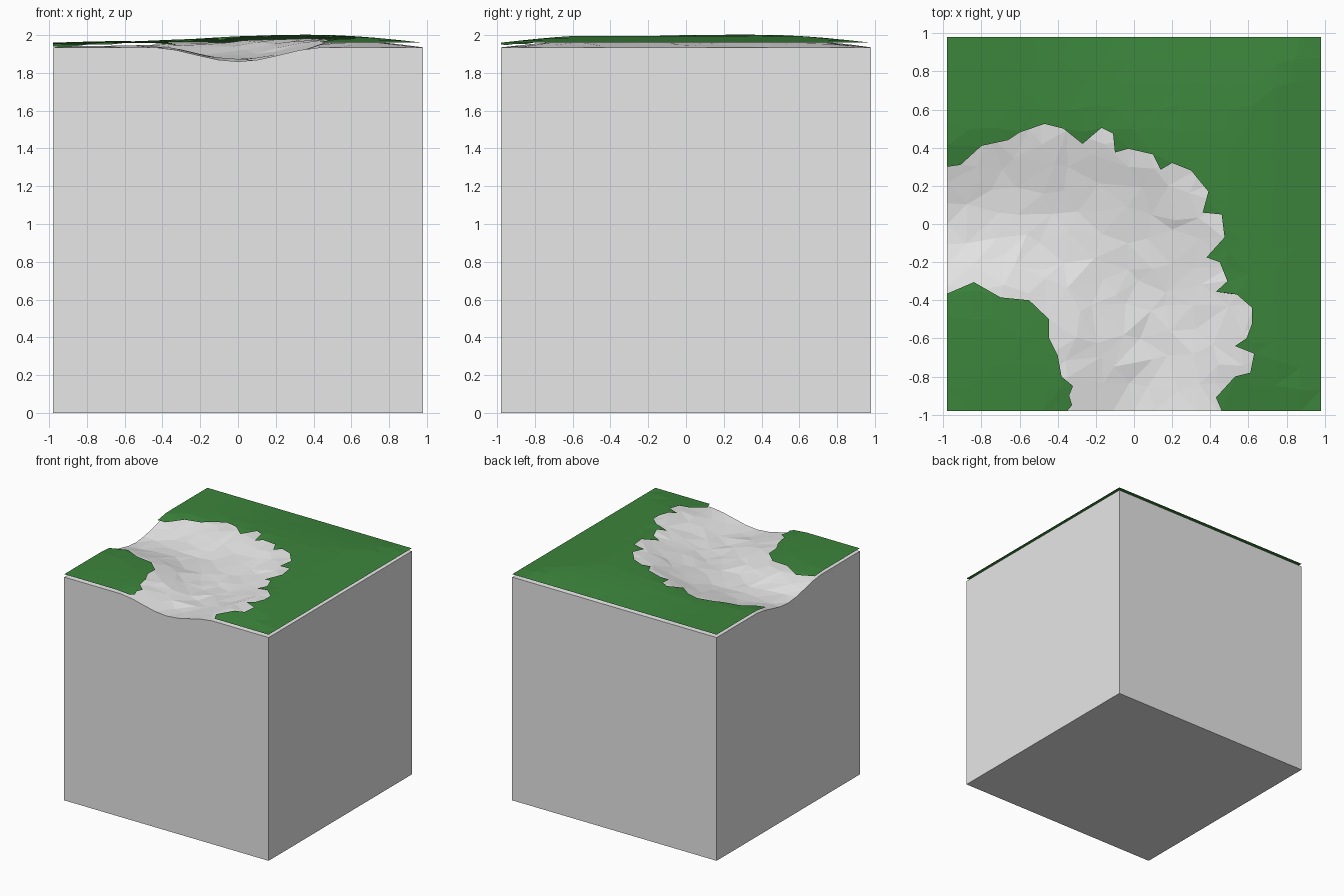
import bpy, bmesh, math, random
from mathutils import Vector
from mathutils.geometry import delaunay_2d_cdt

if "Cube" in bpy.data.objects:
    bpy.data.objects.remove(bpy.data.objects["Cube"])

random.seed(4)
H = 0.98          # half width of the block
BASE = 1.935      # height of the block's rim
GAP = 0.025       # grass sheet floats this far above the ground


def material(name, rgb):
    m = bpy.data.materials.new(name)
    m.diffuse_color = (*rgb, 1)
    m.use_nodes = True
    m.node_tree.nodes["Principled BSDF"].inputs["Base Color"].default_value = m.diffuse_color
    return m


def smooth(t):
    t = max(0.0, min(1.0, t))
    return t * t * (3 - 2 * t)


def height(x, y):
    """Curved channel around the front left corner, with a raised outer bank."""
    dx, dy = x + H, y + H
    r, a = math.hypot(dx, dy), math.atan2(dy, dx)
    bend = math.sin(2 * a)
    centre, outer = 0.98 + 0.15 * bend, 1.38 + 0.38 * bend
    width = 0.46 if r < centre else 0.46 + 0.2 * bend
    t = min(1.0, abs(r - centre) / width)
    channel = 0.075 * math.cos(t * math.pi / 2) ** 2
    rim = math.sin(math.pi / 2 * min(1.0, (H - max(abs(x), abs(y))) / 0.6))
    bank = 0.042 * smooth((x + 0.9) / 1.2) * smooth((r - outer + 0.35) / 0.4)
    inner = 0.012 * smooth((0.7 - r) / 0.2)
    return BASE - channel + rim * (bank + inner)


def sheet(outline, step, jitter):
    """Triangulated bmesh filling an outline with scattered inner points."""
    pts = [Vector(p) for p in outline]
    count = len(pts)
    n = int(2 * H / step)
    for i in range(1, n):
        for j in range(1, n):
            pts.append(Vector([-H + 2 * H * k / n + random.uniform(-jitter, jitter)
                               for k in (i, j)]))
    verts, _, faces, *_ = delaunay_2d_cdt(pts, [], [list(range(count))], 1, 1e-5)
    bm = bmesh.new()
    vs = [bm.verts.new((v.x, v.y, height(v.x, v.y))) for v in verts]
    for f in faces:
        bm.faces.new([vs[i] for i in f])
    bmesh.ops.delete(bm, geom=[v for v in bm.verts if not v.link_faces], context='VERTS')
    bm.normal_update()
    for f in bm.faces:
        if f.normal.z < 0:
            f.normal_flip()
    return bm


def finish(bm, name, mat):
    me = bpy.data.meshes.new(name)
    bm.to_mesh(me)
    bm.free()
    me.materials.append(mat)
    ob = bpy.data.objects.new(name, me)
    bpy.context.collection.objects.link(ob)
    return ob


def side(a, b, n=18):
    return [(a[0] + (b[0] - a[0]) * i / n, a[1] + (b[1] - a[1]) * i / n) for i in range(n)]


stone = material("pale stone", (0.8, 0.8, 0.8))
green = material("grass green", (0.045, 0.235, 0.045))

# Ground block: faceted top, straight walls, flat base
corners = [(-H, -H), (H, -H), (H, H), (-H, H)]
square = [p for k in range(4) for p in side(corners[k], corners[(k + 1) % 4])]
bm = sheet(square, 0.13, 0.045)
for v in bm.verts:
    if not v.is_boundary:
        v.co.z += random.uniform(-0.005, 0.005)
rim = [e for e in bm.edges if e.is_boundary]
ext = bmesh.ops.extrude_edge_only(bm, edges=rim)["geom"]
for v in ext:
    if isinstance(v, bmesh.types.BMVert):
        v.co.z = 0
bmesh.ops.contextual_create(bm, geom=[e for e in ext if isinstance(e, bmesh.types.BMEdge)])
bmesh.ops.recalc_face_normals(bm, faces=bm.faces)
finish(bm, "ground_block", stone)

# Ragged grass edges along the outside and the inside of the channel
outer_edge = [(-H, .3), (-.91, .31), (-.8, .41), (-.66, .44), (-.6, .48), (-.47, .525),
              (-.37, .5), (-.27, .42), (-.17, .505), (-.11, .475), (-.1, .375), (-.03, .395),
              (.1, .365), (.14, .285), (.2, .32), (.3, .28), (.39, .17), (.36, .06),
              (.46, .05), (.475, -.07), (.38, -.175), (.45, -.2), (.49, -.3), (.43, -.355),
              (.54, -.37), (.62, -.44), (.62, -.52), (.59, -.6), (.53, -.64), (.63, -.68),
              (.61, -.78), (.53, -.8), (.43, -.91), (.46, -H)]
inner_edge = [(-.35, -H), (-.325, -.95), (-.34, -.9), (-.32, -.85), (-.38, -.8), (-.4, -.69),
              (-.445, -.6), (-.445, -.5), (-.55, -.4), (-.7, -.385), (-.84, -.305), (-H, -.365)]

# Grass sheets floating just above the ground
outer_loop = (outer_edge[:-1] + side(outer_edge[-1], (H, -H), 5) + side((H, -H), (H, H))
              + side((H, H), (-H, H)) + side((-H, H), (-H, .3), 6))
inner_loop = inner_edge[:-1] + side(inner_edge[-1], (-H, -H), 5) + side((-H, -H), (-.35, -H), 5)
for name, loop in (("outer_grass", outer_loop), ("inner_grass", inner_loop)):
    bm = sheet(loop[::-1] if name == "outer_grass" else loop, 0.12, 0.02)
    for v in bm.verts:
        v.co.z += GAP
    finish(bm, name, green)
